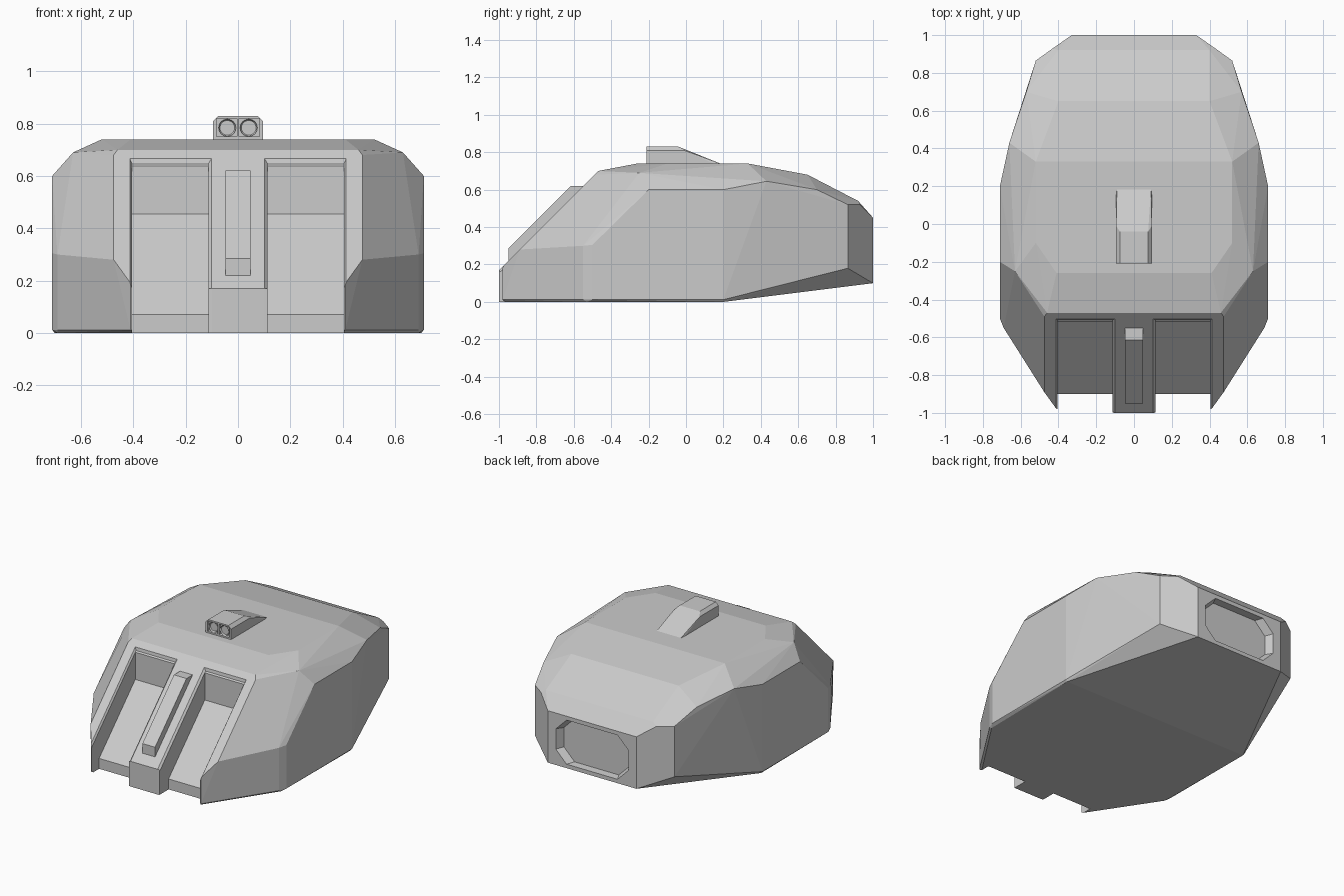
import bpy, bmesh, math

if "Cube" in bpy.data.objects:
    bpy.data.objects.remove(bpy.data.objects["Cube"])


def finish(name, bm):
    bmesh.ops.recalc_face_normals(bm, faces=bm.faces)
    me = bpy.data.meshes.new(name)
    bm.to_mesh(me)
    bm.free()
    ob = bpy.data.objects.new(name, me)
    bpy.context.collection.objects.link(ob)
    return ob


def hull(name, pts, mirror=False):
    """Convex solid around points, optionally mirrored in x."""
    bm = bmesh.new()
    for x, y, z in pts:
        bm.verts.new((x, y, z))
        if mirror:
            bm.verts.new((-x, y, z))
    res = bmesh.ops.convex_hull(bm, input=bm.verts)
    loose = [v for v in bm.verts if not v.link_faces]
    bmesh.ops.delete(bm, geom=loose, context='VERTS')
    bmesh.ops.dissolve_limit(bm, angle_limit=math.radians(1.5), verts=bm.verts, edges=bm.edges)
    return finish(name, bm)


def prism(name, profile, x0, x1):
    """Side (y, z) profile extruded from x0 to x1."""
    bm = bmesh.new()
    f = bm.faces.new([bm.verts.new((x0, y, z)) for y, z in profile])
    ext = bmesh.ops.extrude_face_region(bm, geom=[f])
    for v in ext['geom']:
        if isinstance(v, bmesh.types.BMVert):
            v.co.x = x1
    return finish(name, bm)


def cut(target, cutter):
    m = target.modifiers.new("cut", 'BOOLEAN')
    m.operation = 'DIFFERENCE'
    m.solver = 'EXACT'
    m.object = cutter
    bpy.context.view_layer.objects.active = target
    bpy.ops.object.modifier_apply(modifier=m.name)
    bpy.data.objects.remove(cutter)


# Faceted turret shell: right half points, mirrored
shell = hull("turret_shell", [
    # underside
    (.10, -1, 0), (.40, -.97, 0), (.69, -.53, 0), (.70, .2, 0),
    (.41, -.98, .012), (.69, -.55, .012), (.71, -.5, .012), (.71, .2, .012),
    (.52, .865, .18), (.33, 1, .10),
    # nose and cheeks
    (.10, -1, .17), (.41, -.98, .19), (.475, -.89, .28), (.69, -.55, .30), (.71, -.5, .305),
    (.475, -.49, .68), (.46, -.47, .70), (.63, -.25, .69),
    # upper side edge
    (.71, -.2, .60), (.71, .2, .60), (.66, .43, .645), (.57, .7, .60), (.52, .865, .52),
    # roof and tail
    (.41, -.26, .74), (.52, -.1, .74), (.52, .33, .74), (.40, .65, .68),
    (.40, .92, .54), (.43, .93, .52), (.33, 1, .45)], mirror=True)

# Two open gun slots with chamfered lips
slot = [(-1.1, -.1), (-.9, -.1), (-.9, .07), (-.515, .455), (-.515, .9), (-1.1, .9)]
for s in (-1, 1):
    cut(shell, prism("slot_cutter", slot, s * .113, s * .405))
    lip = []
    for d, w in ((-.012, 0), (.012, .024)):
        for t in (.045 - w, .53):
            for x in (.113 - w, .405 + w * .7):
                lip.append((s * x, -.47 - t - d * .707, .70 - t + d * .707))
    cut(shell, hull("lip_cutter", lip))

# Octagonal rear port with sloping rim
w, h, c, zc = .26, .13, .08, .275
octagon = [(w, h - c), (w - c, h), (w, c - h), (w - c, -h)]
port = []
for y, k in ((1.02, .02), (.95, -.015)):
    port += [(x + k, y, zc + z + math.copysign(k, z)) for x, z in octagon]
cut(shell, hull("port_cutter", port, mirror=True))

# Raised bar on the centre rib
prism("centre_bar", [(-.95, .215), (-.95, .285), (-.615, .62), (-.535, .62), (-.56, .55), (-.90, .21)],
      -.047, .047)

# Roof sight housing
sight = hull("sight_housing", [
    (.095, -.21, .73), (.095, -.21, .81), (.075, -.21, .83), (.075, -.04, .83),
    (.095, -.01, .81), (.095, .17, .73), (.09, .195, .735)], mirror=True)
for s in (-1, 1):
    cut(sight, hull("window_cutter", [(s * x, y, z) for x in (.004, .082)
                                      for y in (-.23, -.19) for z in (.75, .82)]))

# Twin lenses: ring with a recessed glass
for s, side in ((-1, "left"), (1, "right")):
    bm = bmesh.new()
    bmesh.ops.create_cone(bm, cap_ends=True, segments=24, radius1=.033, radius2=.033, depth=.02)
    front = max(bm.faces, key=lambda f: f.calc_center_median().z)
    bmesh.ops.inset_region(bm, faces=[front], thickness=.005)
    bmesh.ops.translate(bm, verts=front.verts, vec=(0, 0, -.008))
    ob = finish("lens_" + side, bm)
    ob.rotation_euler = (math.pi / 2, 0, 0)
    ob.location = (s * .041, -.193, .784)
